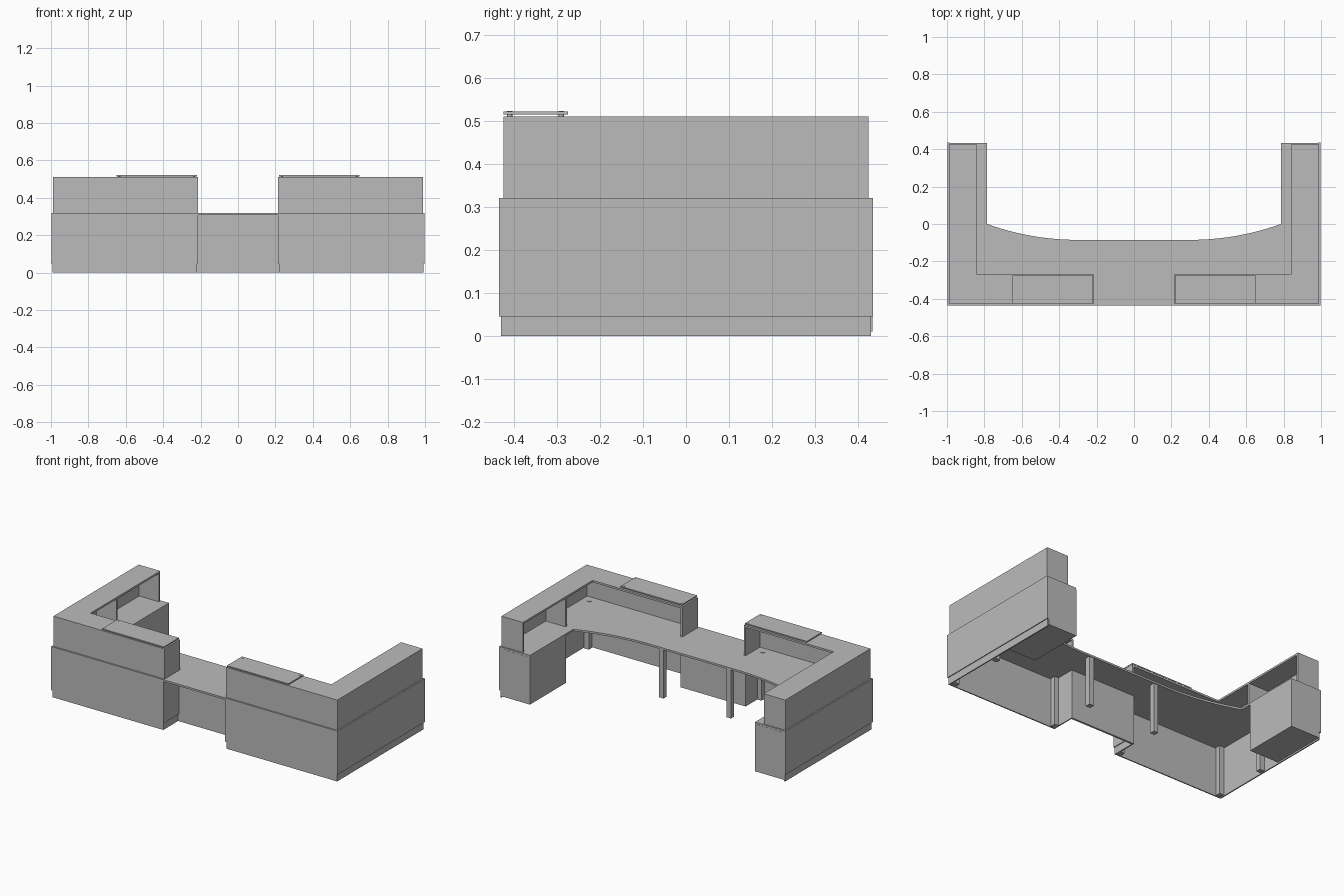
import bpy
import bmesh
import math

cube = bpy.data.objects.get("Cube")
if cube:
    bpy.data.objects.remove(cube, do_unlink=True)

grey = bpy.data.materials.new("plain_grey")
grey.use_nodes = True
COLOUR = (0.5, 0.5, 0.5, 1)
grey.diffuse_color = COLOUR
grey.node_tree.nodes["Principled BSDF"].inputs["Base Color"].default_value = COLOUR


def finish(name, bm):
    bmesh.ops.recalc_face_normals(bm, faces=bm.faces)
    mesh = bpy.data.meshes.new(name)
    bm.to_mesh(mesh)
    bm.free()
    mesh.materials.append(grey)
    obj = bpy.data.objects.new(name, mesh)
    bpy.context.collection.objects.link(obj)
    return obj


def box(name, xs, ys, zs):
    bm = bmesh.new()
    bmesh.ops.create_cube(bm, size=1)
    for v in bm.verts:
        v.co = [sum(r) / 2 + c * abs(r[1] - r[0]) for c, r in zip(v.co, (xs, ys, zs))]
    return finish(name, bm)


def disc(name, x, y, z0, z1, radius):
    bm = bmesh.new()
    bmesh.ops.create_cone(bm, cap_ends=True, segments=16, radius1=radius,
                          radius2=radius, depth=z1 - z0)
    bmesh.ops.translate(bm, vec=(x, y, (z0 + z1) / 2), verts=bm.verts)
    return finish(name, bm)


def prism(name, outline, z0, z1):
    bm = bmesh.new()
    face = bm.faces.new([bm.verts.new((x, y, z0)) for x, y in outline])
    ext = bmesh.ops.extrude_face_region(bm, geom=[face])
    top = [g for g in ext["geom"] if isinstance(g, bmesh.types.BMVert)]
    bmesh.ops.translate(bm, vec=(0, 0, z1 - z0), verts=top)
    return finish(name, bm)


# Main heights and half sizes
T = 0.012                       # board thickness
DESK, TOP, KICK = 0.32, 0.51, 0.045
X, Y = 0.998, 0.435             # lower body
UX, UY = 0.99, 0.425            # raised counter
GAP = 0.215                     # half width of the low opening
RECESS = -0.27                  # modesty panel and counter depth
WING = 0.785                    # inner side of each wing

# Worktop with a curved inner edge
R, FLAT, EDGE = 1.426, 0.3, -0.085
sweep = math.asin((WING - FLAT) / R)
arc = [(FLAT + R * math.sin(a), EDGE + R * (1 - math.cos(a)))
       for a in (sweep * i / 12 for i in range(13))]
right = [(WING, Y - 0.002)] + arc[::-1]
left = [(-x, y) for x, y in reversed(right)]
WX = X - T / 2
prism("worktop", right + left + [(-WX, Y - 0.002), (-WX, -Y + T / 2), (-GAP, -Y + T / 2),
                                 (-GAP, -Y), (GAP, -Y), (GAP, -Y + T / 2),
                                 (WX, -Y + T / 2), (WX, Y - 0.002)], DESK - T, DESK)

# Recessed panel under the low opening
box("modesty_panel", (-GAP - T, GAP + T), (RECESS - T, RECESS), (0, DESK - T))

for s, side in ((1, "left"), (-1, "right")):
    def part(name, xs, ys, zs):
        return box(f"{side}_{name}", (s * xs[0], s * xs[1]), ys, zs)

    # Lower cladding and the slightly inset kick boards
    part("front_panel", (GAP, X), (-Y, -Y + T), (KICK, DESK))
    part("side_panel", (X - T, X), (-Y + T, Y), (KICK, DESK))
    part("return_panel", (GAP, GAP + T), (-Y + T, RECESS), (KICK, DESK - T))
    part("front_kick", (GAP + 0.005, X - 0.005), (-Y + 0.005, -Y + T), (0, KICK))
    part("side_kick", (X - T, X - 0.005), (-Y + T, Y - 0.005), (0, KICK))
    part("return_kick", (GAP + 0.005, GAP + T), (-Y + T, RECESS), (0, KICK))

    # Storage pedestal below the end of the wing
    part("pedestal", (WING, X - T), (0.075, Y - 0.001), (0.01, DESK - T))

    # Raised counter, open on the inner side
    inner = UX - 0.15
    outline = [(GAP, -UY), (UX, -UY), (UX, UY), (inner, UY), (inner, RECESS), (GAP, RECESS)]
    prism(f"{side}_counter_top", [(s * x, y) for x, y in outline], TOP - T, TOP)
    part("counter_front", (GAP, UX), (-UY, -UY + T), (DESK, TOP - T))
    part("counter_side", (UX - T, UX), (-UY + T, UY), (DESK, TOP - T))
    part("counter_inner_end", (GAP, GAP + T), (-UY + T, RECESS), (DESK, TOP - T))
    part("counter_wing_end", (inner, UX - T), (UY - T, UY), (DESK, TOP - T))
    part("counter_divider", (inner, UX - T), (-T, 0), (DESK, TOP - T))

    # Thin raised shelf on standoffs
    part("shelf", (0.22, 0.65), (-UY, -0.275), (0.515, 0.522))
    for x in (0.235, 0.635):
        for y in (-0.41, -0.29):
            disc(f"{side}_standoff", s * x, y, TOP, 0.523, 0.006)

    # Square legs
    for x, y in ((0.235, -0.105), (0.24, -0.402), (0.964, -0.402), (0.964, -0.05)):
        part("leg", (x - 0.016, x + 0.016), (y - 0.016, y + 0.016), (0, DESK - T))

    # Cable grommets
    for x in (0.28, 0.93):
        disc(f"{side}_grommet", s * x, -0.365, DESK, DESK + 0.003, 0.013)
